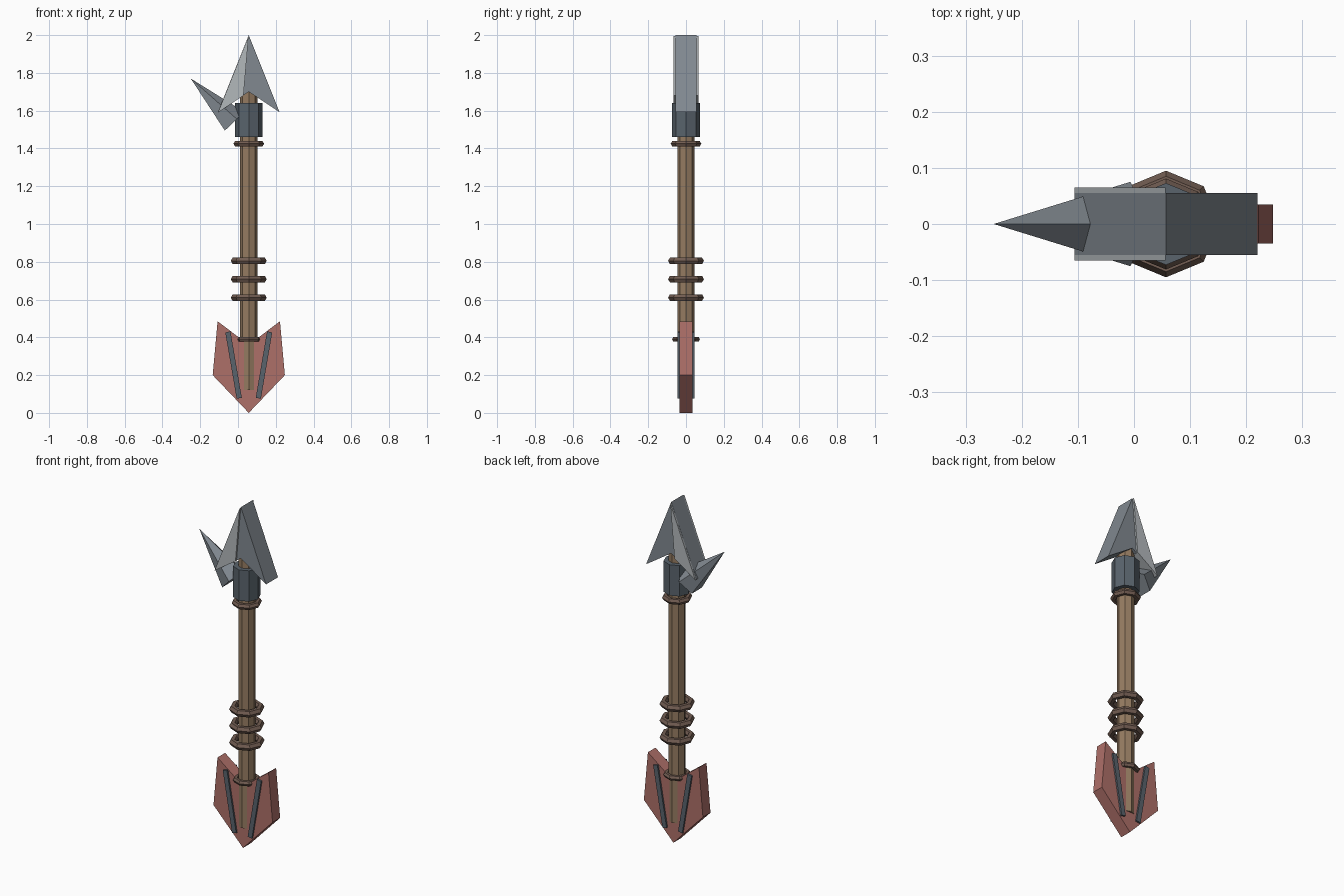
import bpy, math
from mathutils import Vector, Matrix

if "Cube" in bpy.data.objects:
    bpy.data.objects.remove(bpy.data.objects["Cube"])

CX = 0.057  # x of the shaft axis


def material(name, rgb):
    m = bpy.data.materials.new(name)
    m.diffuse_color = (*rgb, 1)
    m.use_nodes = True
    m.node_tree.nodes["Principled BSDF"].inputs["Base Color"].default_value = m.diffuse_color
    return m


WOOD = material("wood", (0.30, 0.20, 0.12))
CORD = material("cord", (0.17, 0.11, 0.085))
IRON = material("iron", (0.10, 0.125, 0.15))
STEEL = material("steel", (0.22, 0.25, 0.28))
EDGE = material("edge", (0.45, 0.48, 0.50))
RED = material("red", (0.42, 0.16, 0.14))


def add_mesh(name, verts, faces, mat):
    me = bpy.data.meshes.new(name)
    me.from_pydata(verts, [], faces)
    me.materials.append(mat)
    ob = bpy.data.objects.new(name, me)
    bpy.context.collection.objects.link(ob)
    return ob


def plate(name, outline, half, mat):
    """Extrude an (offset x, z) outline, counter-clockwise from the front, along y."""
    n = len(outline)
    verts = [(CX + x, y, z) for y in (-half, half) for x, z in outline]
    faces = [tuple(range(n)), tuple(range(2 * n - 1, n - 1, -1))]
    faces += [(i, i + n, (i + 1) % n + n, (i + 1) % n) for i in range(n)]
    return add_mesh(name, verts, faces, mat)


def rod(name, radius, z0, z1, mat):
    bpy.ops.mesh.primitive_cylinder_add(vertices=8, radius=radius, depth=z1 - z0,
                                        location=(CX, 0, (z0 + z1) / 2))
    ob = bpy.context.object
    ob.name = name
    ob.data.materials.append(mat)


def ring(name, major, minor, z):
    bpy.ops.mesh.primitive_torus_add(major_segments=8, minor_segments=6, major_radius=major,
                                     minor_radius=minor, location=(CX, 0, z))
    ob = bpy.context.object
    ob.name = name
    ob.data.materials.append(CORD)
    ob.data.shade_flat()


# Shaft and iron collar
rod("shaft", 0.046, 0.12, 1.70, WOOD)
rod("collar", 0.073, 1.46, 1.64, IRON)

# Cord rings
for i, z in enumerate((0.61, 0.708, 0.805)):
    ring(f"grip_ring_{i + 1}", 0.075, 0.02, z)
ring("upper_ring", 0.064, 0.017, 1.425)
ring("lower_ring", 0.059, 0.015, 0.39)

# Arrow-shaped head with a pale sharpened edge on one side
plate("spear_head", [(0, 2.0), (-0.163, 1.592), (0, 1.70), (0.163, 1.592)], 0.055, STEEL)
plate("sharpened_edge", [(-0.001, 1.996), (-0.163, 1.59), (-0.028, 1.68)], 0.065, EDGE)

# Five-sided side barb, with one ridge facing up
base, tip = Vector((-0.024, 0, 1.539)), Vector((-0.25, 0, 1.77))
axis = (tip - base).normalized()
side = Vector((0, 1, 0))
up = side.cross(axis)
if up.z < 0:
    up = -up
angles = [2 * math.pi * i / 5 for i in range(5)]
points = [base + 0.079 * (math.cos(a) * up + math.sin(a) * side) for a in angles]
winding = 1 if up.cross(side).dot(axis) > 0 else -1
faces = [(i, (i + 1) % 5, 5)[::winding] for i in range(5)] + [(4, 3, 2, 1, 0)[::winding]]
add_mesh("side_barb", points + [tip], faces, STEEL)

# Tail fin
plate("tail_fin", [(0, 0.0), (0.191, 0.20), (0.165, 0.485), (0, 0.36),
                   (-0.165, 0.485), (-0.191, 0.20)], 0.035, RED)

# Slanted iron bars through the fin
for s, label in ((-1, "left"), (1, "right")):
    outline = [(0.037, 0.08), (0.064, 0.075), (0.124, 0.425), (0.097, 0.432)]
    plate(f"{label}_fin_bar", [(s * x, z) for x, z in outline][::s], 0.045, IRON)
